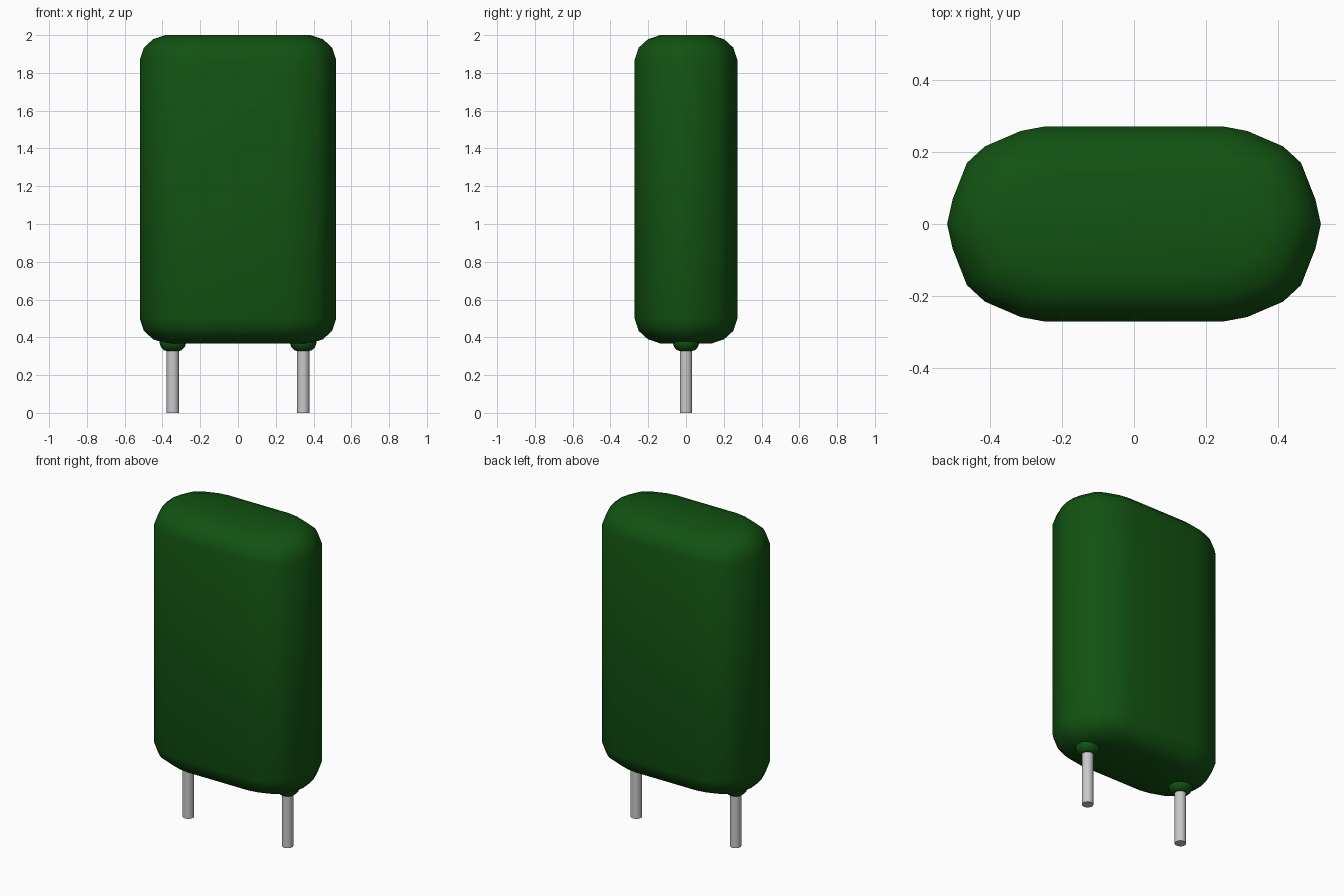
import bpy, bmesh, math

cube = bpy.data.objects.get("Cube")
if cube:
    bpy.data.objects.remove(cube, do_unlink=True)


def material(name, rgb, rough):
    m = bpy.data.materials.new(name)
    m.use_nodes = True
    m.diffuse_color = (*rgb, 1)
    bsdf = m.node_tree.nodes["Principled BSDF"]
    bsdf.inputs["Base Color"].default_value = (*rgb, 1)
    bsdf.inputs["Roughness"].default_value = rough
    return m


green = material("dark green coating", (0.006, 0.085, 0.006), 0.5)
metal = material("grey metal", (0.58, 0.58, 0.58), 0.5)


def loft(name, rings, mat):
    """Skin a stack of closed rings and cap both ends."""
    bm = bmesh.new()
    loops = [[bm.verts.new(p) for p in ring] for ring in rings]
    n = len(loops[0])
    for a, b in zip(loops, loops[1:]):
        for i in range(n):
            j = (i + 1) % n
            bm.faces.new((a[i], a[j], b[j], b[i]))
    bm.faces.new(loops[0][::-1])
    bm.faces.new(loops[-1])
    bmesh.ops.recalc_face_normals(bm, faces=bm.faces)
    mesh = bpy.data.meshes.new(name)
    bm.to_mesh(mesh)
    bm.free()
    mesh.materials.append(mat)
    ob = bpy.data.objects.new(name, mesh)
    bpy.context.collection.objects.link(ob)
    bpy.ops.object.select_all(action='DESELECT')
    ob.select_set(True)
    bpy.context.view_layer.objects.active = ob
    bpy.ops.object.shade_smooth_by_angle(angle=math.radians(40))
    return ob


def turned(name, x, profile, mat, sides=20):
    """Round part about a vertical axis at x, from (radius, z) pairs."""
    angles = [2 * math.pi * i / sides for i in range(sides)]
    return loft(name, [[(x + r * math.cos(a), r * math.sin(a), z) for a in angles]
                       for r, z in profile], mat)


# Rounded plan of the body: one quarter, mirrored to all four
W, D = 0.52, 0.272
quarter = [(0.52, 0), (0.505, 0.068), (0.465, 0.17), (0.415, 0.216),
           (0.315, 0.259), (0.245, 0.272)]
half = quarter + [(-x, y) for x, y in reversed(quarter)]
plan = half + [(x, -y) for x, y in reversed(half[1:-1])]

# Body with softened top and bottom edges: (inset, height)
fillet = [(0.135, 0), (0.07, 0.022), (0.022, 0.066), (0, 0.132)]
levels = [(d, 0.368 + h) for d, h in fillet]
levels += [(d, 2.0 - h) for d, h in reversed(fillet)]
loft("body", [[(x * (W - d) / W, y * (D - d) / D, z) for x, y in plan]
              for d, z in levels], green)

# Wire leads with a coating bead where each enters the body
for side, x in (("left", 0.345), ("right", -0.345)):
    turned(side + "_lead", x, [(0.033, 0), (0.033, 0.42)], metal)
    turned(side + "_bead", x, [(0.034, 0.328), (0.047, 0.332), (0.062, 0.347),
                               (0.07, 0.37), (0.066, 0.395), (0.05, 0.42)], green)
